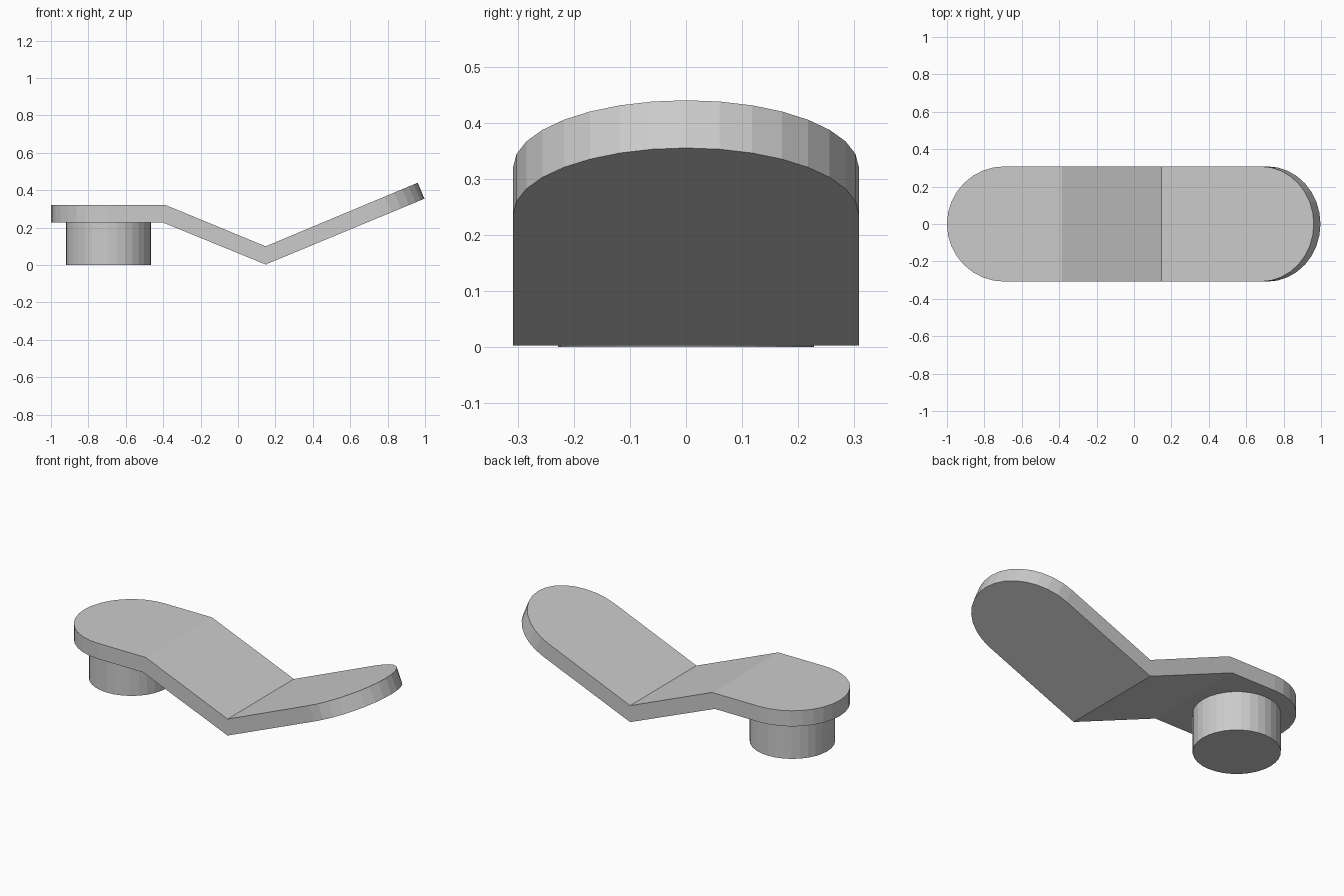
import bpy, bmesh
from math import sin, cos, pi, atan2

if "Cube" in bpy.data.objects:
    bpy.data.objects.remove(bpy.data.objects["Cube"])

R = 0.308            # half width of the strap
SEG = 16             # segments per rounded end


def strap_side(bm, left_end, bend_high, bend_low, right_end):
    """Outline rows of one side (top or bottom) of the bent strap, as three groups."""
    a = atan2(right_end[1] - bend_low[1], right_end[0] - bend_low[0])
    left, right = [], []
    for i in range(SEG + 1):
        t = pi / 2 - pi * i / SEG
        y = R * sin(t)
        left.append(bm.verts.new((left_end[0] + R - R * cos(t), y, left_end[1])))
        d = R * cos(t) - R
        right.append(bm.verts.new((right_end[0] + d * cos(a), y, right_end[1] + d * sin(a))))
    high = [bm.verts.new((bend_high[0], s * R, bend_high[1])) for s in (-1, 1)]
    low = [bm.verts.new((bend_low[0], s * R, bend_low[1])) for s in (-1, 1)]
    # rounded rest, sloping middle, rounded raised tongue
    bm.faces.new(left + high)
    bm.faces.new([high[0], low[0], low[1], high[1]])
    bm.faces.new([low[1], low[0]] + right[::-1])
    return left + [high[0], low[0]] + right[::-1] + [low[1], high[1]]


# Bent strap with rounded ends
bm = bmesh.new()
top = strap_side(bm, (-1, 0.32), (-0.385, 0.32), (0.148, 0.10), (0.961, 0.44))
bottom = strap_side(bm, (-1, 0.228), (-0.403, 0.228), (0.148, 0.003), (0.997, 0.355))
n = len(top)
for i in range(n):
    j = (i + 1) % n
    bm.faces.new([top[i], bottom[i], bottom[j], top[j]])
bmesh.ops.recalc_face_normals(bm, faces=bm.faces)
mesh = bpy.data.meshes.new("bent_strap")
bm.to_mesh(mesh)
bm.free()
strap = bpy.data.objects.new("bent_strap", mesh)
bpy.context.collection.objects.link(strap)

# Round post under the flat end
bpy.ops.mesh.primitive_cylinder_add(vertices=32, radius=0.228, depth=0.24,
                                    location=(-0.692, 0, 0.12))
bpy.context.object.name = "round_post"
